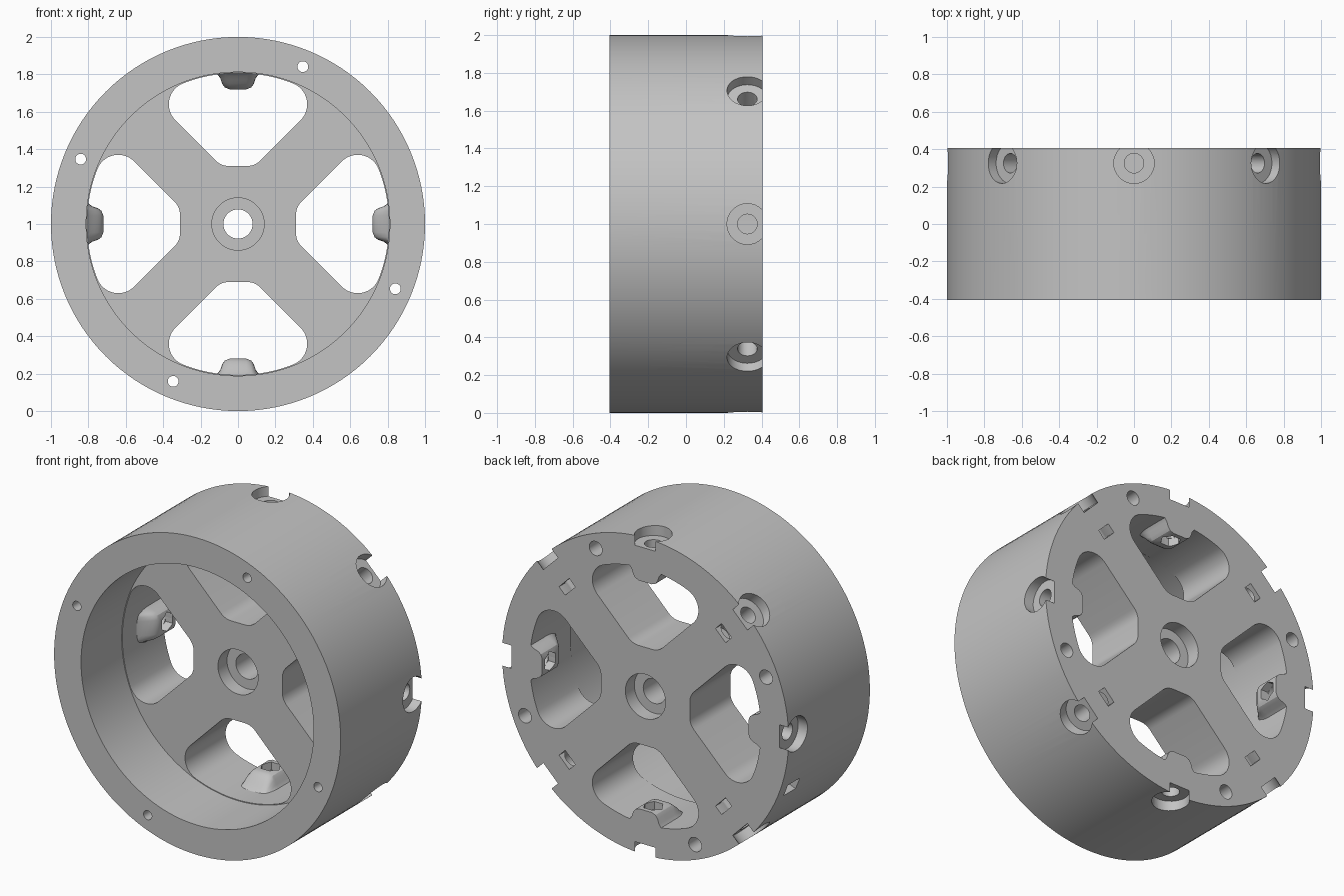
import bpy, bmesh
from math import sin, cos, pi, radians, atan2, hypot
from mathutils import Matrix

if "Cube" in bpy.data.objects:
    bpy.data.objects.remove(bpy.data.objects["Cube"])

grey = bpy.data.materials.new("light_grey")
grey.use_nodes = True
grey.diffuse_color = (0.55, 0.55, 0.55, 1)
grey.node_tree.nodes["Principled BSDF"].inputs["Base Color"].default_value = (0.55, 0.55, 0.55, 1)


def axial(a=90):
    """Frame: u tangential, v radial, w along the axle."""
    c, s = cos(radians(a)), sin(radians(a))
    return Matrix(((-s, c, 0, 0), (0, 0, 1, 0), (c, s, 0, 1), (0, 0, 0, 1)))


def radial(a, y):
    """Frame: u tangential, v along the axle from y, w radial."""
    c, s = cos(radians(a)), sin(radians(a))
    return Matrix(((-s, 0, c, 0), (0, 1, 0, y), (c, 0, s, 1), (0, 0, 0, 1)))


def arc(cx, cy, r, a0, a1, n):
    steps = [a0 + (a1 - a0) * i / n for i in range(n + 1)]
    return [(cx + r * cos(radians(t)), cy + r * sin(radians(t))) for t in steps]


def circle(r, n=32, cx=0, cy=0):
    return arc(cx, cy, r, 0, 360, n)[:-1]


def box(u, v):
    return [(-u, -v), (u, -v), (u, v), (-u, v)]


def loft(bm, frame, sections):
    """Skin a list of (outline, w) sections and cap both ends."""
    rings = [[bm.verts.new(frame @ Matrix.Translation((p[0], p[1], w)).to_translation())
              for p in outline] for outline, w in sections]
    for a, b in zip(rings, rings[1:]):
        for i in range(len(a)):
            j = (i + 1) % len(a)
            bm.faces.new((a[i], a[j], b[j], b[i]))
    bm.faces.new(rings[0])
    bm.faces.new(rings[-1])


def make(name, parts):
    bm = bmesh.new()
    for frame, sections in parts:
        loft(bm, frame, sections)
    bmesh.ops.recalc_face_normals(bm, faces=bm.faces)
    mesh = bpy.data.meshes.new(name)
    bm.to_mesh(mesh)
    bm.free()
    mesh.materials.append(grey)
    ob = bpy.data.objects.new(name, mesh)
    bpy.context.collection.objects.link(ob)
    return ob


def combine(body, name, parts, operation="DIFFERENCE"):
    tool = make(name, parts)
    tool.hide_render = True
    mod = body.modifiers.new(name, "BOOLEAN")
    mod.operation, mod.solver, mod.object = operation, "EXACT", tool
    bpy.context.view_layer.objects.active = body
    bpy.ops.object.modifier_apply(modifier=name)
    bpy.data.objects.remove(tool)


QUARTERS = (0, 90, 180, 270)
DIAGONALS = (45, 135, 225, 315)
SCREW_Y = 0.325

# Solid drum with a deep front recess
body = make("wheel_body", [(axial(), [(circle(1, 128), -0.405), (circle(1, 128), 0.405)])])
combine(body, "recess", [(axial(), [(circle(0.812, 128), -0.6), (circle(0.812, 128), 0)])])

# Four rounded windows between the spokes
cx, cz, r = 0.25, 0.64, 0.12
tilt = atan2(cz, cx) * 180 / pi
half = arc(0.049, 0.41, 0.1, 270, 315, 6) + arc(cx, cz, r, -45, tilt, 14)
half += arc(0, 0, hypot(cx, cz) + r, tilt, 90, 10)[1:]
window = half + [(-x, z) for x, z in reversed(half[:-1])]
combine(body, "windows", [(axial(a), [(window, -0.1), (window, 0.6)]) for a in QUARTERS])

# Screw bosses inside the rim, swelling smoothly from the front
flare = [(0.15, 0), (0.11, 0.02), (0.095, 0.04), (0.085, 0.07), (0.07, 0.09), (0.045, 0.1)]
boss = []
for i in range(9):
    t = i / 8
    s = t * t * (3 - 2 * t)
    side = [(0.15, 0.86)] + [(u, 0.82 - s * d) for u, d in flare]
    boss.append((side + [(-u, v) for u, v in reversed(side)], 0.11 + 0.14 * t))
boss.append((boss[-1][0], 0.405))
combine(body, "bosses", [(axial(a), boss) for a in QUARTERS], "UNION")

# Counterbored axle, radial screw holes and rim holes
holes = [(axial(), [(circle(0.14, 48), -0.1), (circle(0.14, 48), 0.09), (circle(0.078, 48), 0.09),
                    (circle(0.078, 48), 0.315), (circle(0.14, 48), 0.315), (circle(0.14, 48), 0.6)])]
for a in QUARTERS + DIAGONALS:
    holes.append((radial(a, SCREW_Y), [(circle(0.108), 1.1), (circle(0.108), 0.935),
                                       (circle(0.052), 0.935), (circle(0.052), 0.68)]))
for a in QUARTERS:
    ring = [circle(q, 24, 0, 0.91) for q in (0.029, 0.045)]
    holes.append((axial(a + 67.6), [(ring[0], -0.6), (ring[0], 0.3), (ring[1], 0.3), (ring[1], 0.6)]))
# Small pocket in the rim's outer wall
holes.append((radial(202, 0.27), [(box(0.04, 0.06), 1.1), (box(0.04, 0.06), 0.94)]))
combine(body, "holes", holes)

# Nut slots in the spokes and hexagonal nut seats in the bosses
slot = [(u, v + 0.772) for u, v in box(0.05, 0.03)]
nuts = [(axial(a), [(slot, 0.26), (slot, 0.6)]) for a in DIAGONALS]
nuts += [(radial(a, SCREW_Y), [(circle(0.06, 6), 0.67), (circle(0.06, 6), 0.77)]) for a in QUARTERS]
combine(body, "nuts", nuts)

# Smooth walls with crisp edges
bpy.ops.object.select_all(action="DESELECT")
body.select_set(True)
bpy.context.view_layer.objects.active = body
bpy.ops.object.shade_smooth_by_angle(angle=radians(30))
